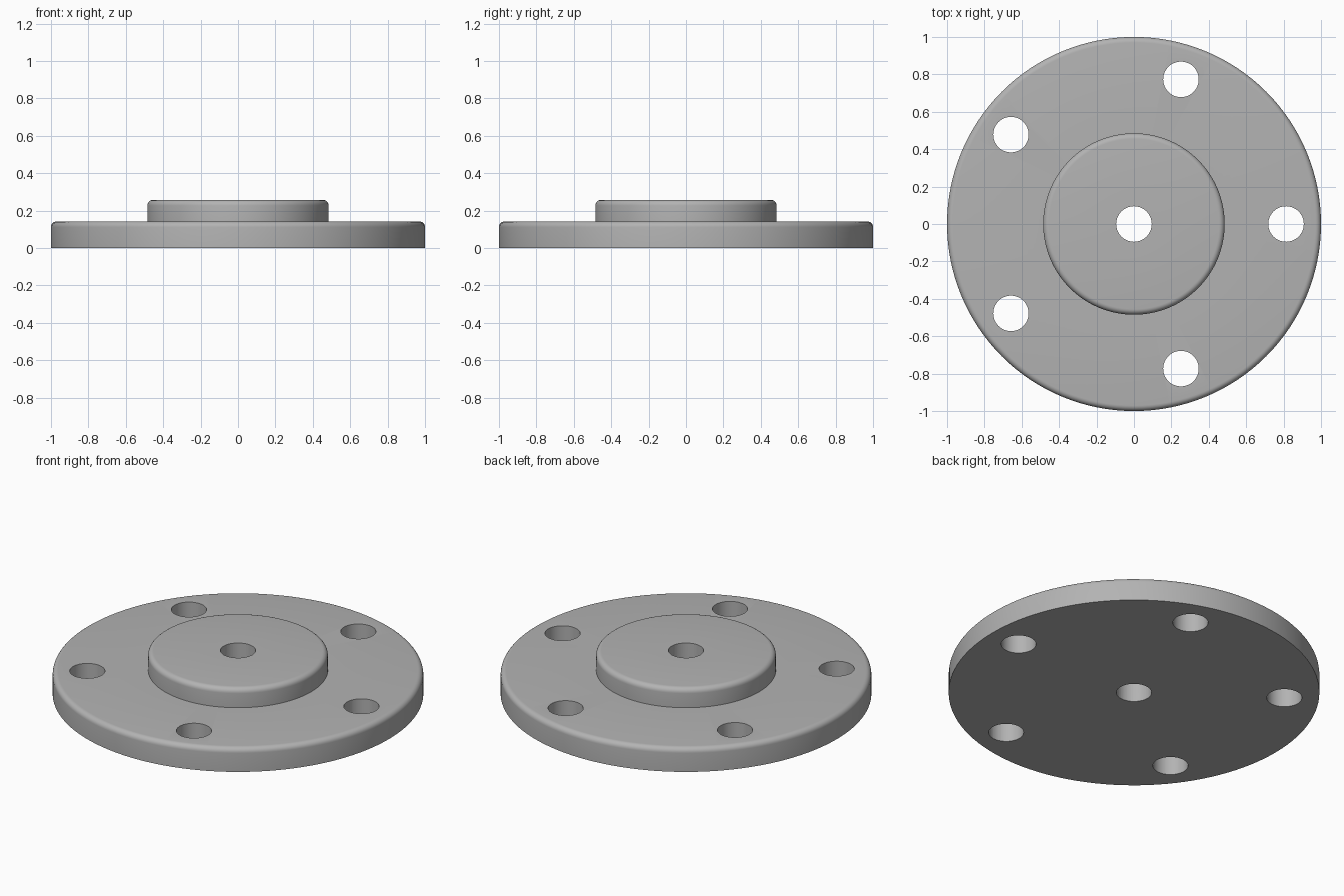
import bpy, bmesh, math

if "Cube" in bpy.data.objects:
    bpy.data.objects.remove(bpy.data.objects["Cube"])

R, HUB_R, BASE_H, TOP_H = 1.0, 0.485, 0.142, 0.257
FILLET, HOLE_R, BOLT_R, BOLTS, SEGS = 0.03, 0.095, 0.813, 5, 128

steel = bpy.data.materials.new("grey_steel")
steel.diffuse_color = (0.45, 0.45, 0.45, 1)
steel.use_nodes = True
steel.node_tree.nodes["Principled BSDF"].inputs["Base Color"].default_value = steel.diffuse_color


def make_object(name, bm):
    mesh = bpy.data.meshes.new(name)
    bm.to_mesh(mesh)
    bm.free()
    ob = bpy.data.objects.new(name, mesh)
    bpy.context.collection.objects.link(ob)
    mesh.materials.append(steel)
    return ob


def rounded_corner(r, z, steps=6):
    """Quarter-circle fillet ending at the outer radius r and height z."""
    angles = [math.pi / 2 * i / steps for i in range(steps + 1)]
    return [(r - FILLET + FILLET * math.cos(a), z - FILLET + FILLET * math.sin(a)) for a in angles]


# Flange: stepped disc turned from one half profile
profile = [(0, 0), (R, 0)] + rounded_corner(R, BASE_H)
profile += [(HUB_R, BASE_H)] + rounded_corner(HUB_R, TOP_H) + [(0, TOP_H)]
bm = bmesh.new()
verts = [bm.verts.new((r, 0, z)) for r, z in profile]
edges = [bm.edges.new(pair) for pair in zip(verts, verts[1:])]
bmesh.ops.spin(bm, geom=verts + edges, cent=(0, 0, 0), axis=(0, 0, 1),
               angle=2 * math.pi, steps=SEGS, use_merge=True)
bmesh.ops.remove_doubles(bm, verts=bm.verts, dist=1e-5)
bmesh.ops.recalc_face_normals(bm, faces=bm.faces)
flange = make_object("flange", bm)

# Hole cutters: centre bore and a ring of bolt holes
bm = bmesh.new()
centres = [(0, 0)]
for i in range(BOLTS):
    a = 2 * math.pi * i / BOLTS
    centres.append((BOLT_R * math.cos(a), BOLT_R * math.sin(a)))
for x, y in centres:
    hole = bmesh.ops.create_cone(bm, cap_ends=True, segments=48, radius1=HOLE_R,
                                 radius2=HOLE_R, depth=1)
    bmesh.ops.translate(bm, verts=hole["verts"], vec=(x, y, 0.1))
cutter = make_object("hole_cutter", bm)
cutter.hide_render = True

bpy.context.view_layer.objects.active = flange
flange.select_set(True)
cut = flange.modifiers.new("holes", 'BOOLEAN')
cut.operation, cut.solver, cut.object = 'DIFFERENCE', 'EXACT', cutter
bpy.ops.object.modifier_apply(modifier=cut.name)
bpy.data.objects.remove(cutter)
bpy.ops.object.shade_smooth_by_angle(angle=math.radians(30))
